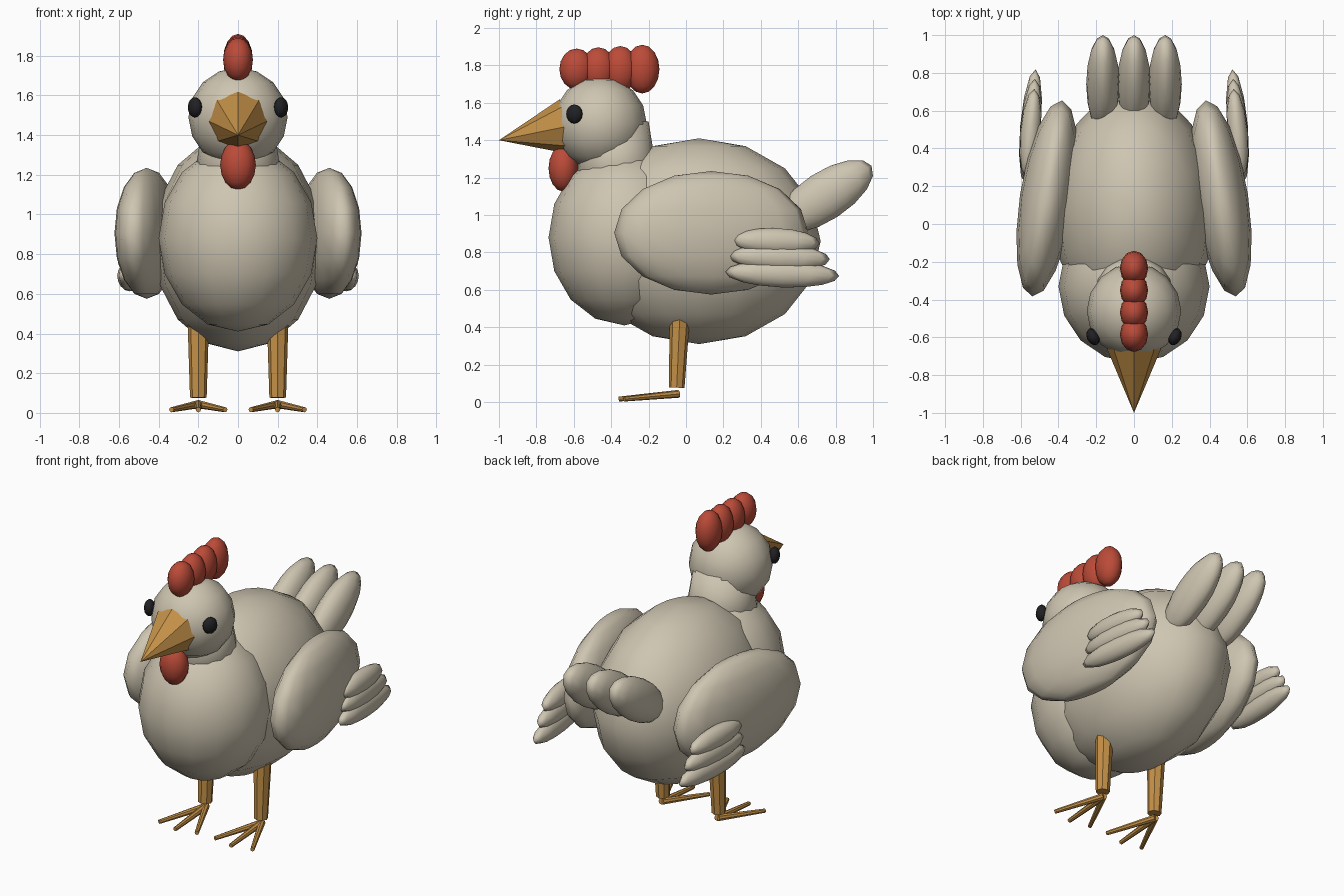
import bpy, bmesh, math
from mathutils import Vector, Matrix, Euler

if "Cube" in bpy.data.objects:
    bpy.data.objects.remove(bpy.data.objects["Cube"])


def material(name, rgb):
    m = bpy.data.materials.new(name)
    m.diffuse_color = (*rgb, 1)
    m.use_nodes = True
    m.node_tree.nodes["Principled BSDF"].inputs["Base Color"].default_value = m.diffuse_color
    return m


CREAM = material("cream_feather", (0.62, 0.56, 0.44))
RED = material("comb_red", (0.50, 0.07, 0.04))
ORANGE = material("beak_orange", (0.55, 0.28, 0.065))
BLACK = material("eye_black", (0.015, 0.015, 0.017))


def finish(bm, name, mat, smooth):
    me = bpy.data.meshes.new(name)
    for f in bm.faces:
        f.smooth = smooth
    bm.to_mesh(me)
    bm.free()
    me.materials.append(mat)
    ob = bpy.data.objects.new(name, me)
    bpy.context.collection.objects.link(ob)
    return ob


def ellipsoid(name, loc, radii, mat, rot=(0, 0, 0), segs=16, rings=8):
    """Scaled sphere; rot is in degrees."""
    bm = bmesh.new()
    bmesh.ops.create_uvsphere(bm, u_segments=segs, v_segments=rings, radius=1)
    turn = Euler([math.radians(a) for a in rot]).to_matrix().to_4x4()
    bm.transform(Matrix.Translation(loc) @ turn @ Matrix.Diagonal((*radii, 1)))
    return finish(bm, name, mat, True)


def taper(name, start, end, r1, r2, mat, segs=8, smooth=False):
    """Cone or tapered rod between two points."""
    a, b = Vector(start), Vector(end)
    bm = bmesh.new()
    bmesh.ops.create_cone(bm, cap_ends=True, segments=segs, radius1=r1,
                          radius2=r2, depth=(b - a).length)
    turn = (b - a).to_track_quat('Z', 'Y').to_matrix().to_4x4()
    bm.transform(Matrix.Translation((a + b) / 2) @ turn)
    if r2 == 0:
        bmesh.ops.remove_doubles(bm, verts=bm.verts, dist=1e-5)
    return finish(bm, name, mat, smooth)


# Torso, neck and head
ellipsoid("body", (0, 0.07, 0.86), (0.43, 0.65, 0.55), CREAM)
ellipsoid("chest", (0, -0.33, 0.88), (0.40, 0.405, 0.47), CREAM)
taper("neck", (0, -0.37, 1.1), (0, -0.37, 1.5), 0.235, 0.17, CREAM, 16, True)
ellipsoid("head", (0, -0.46, 1.49), (0.25, 0.25, 0.25), CREAM)

# Beak, wattle and comb
taper("beak", (0, -0.645, 1.472), (0, -1.0, 1.40), 0.15, 0, ORANGE)
ellipsoid("wattle", (0, -0.655, 1.25), (0.09, 0.08, 0.125), RED, segs=12)
for i in range(4):
    ellipsoid(f"comb_lobe_{i + 1}", (0, -0.585 + 0.117 * i, 1.78),
              (0.075, 0.092, 0.11 + 0.0067 * i), RED, segs=12)

# Tail feathers
for i in (-1, 0, 1):
    ellipsoid(f"tail_feather_{i + 2}", (0.165 * i, 0.74, 1.10),
              (0.088, 0.30, 0.13), CREAM, rot=(33, 0, 0))

for side, s in (("left", -1), ("right", 1)):
    ellipsoid(f"{side}_eye", (0.217 * s, -0.597, 1.54), (0.033, 0.047, 0.051),
              BLACK, rot=(0, 0, -25 * s), segs=12)

    # Wing with three trailing feathers
    ellipsoid(f"{side}_wing", (0.46 * s, 0.135, 0.905), (0.145, 0.525, 0.33),
              CREAM, rot=(0, 0, 8.7 * s))
    for i, (y, z, length) in enumerate([(0.515, 0.685, 0.305),
                                        (0.50, 0.772, 0.27),
                                        (0.48, 0.858, 0.235)]):
        ellipsoid(f"{side}_wing_feather_{i + 1}", (0.548 * s, y, z),
                  (0.055, length, 0.072), CREAM, rot=(-2, 0, 5 * s), segs=12)

    # Leg and three spread toes
    taper(f"{side}_leg", (0.2 * s, -0.05, 0.077), (0.2 * s, -0.03, 0.52),
          0.042, 0.056, ORANGE)
    for i, dx in enumerate((-0.135, 0, 0.135)):
        dy = 0.32 if dx == 0 else 0.29
        taper(f"{side}_toe_{i + 1}", (0.2 * s, -0.04, 0.044),
              (0.2 * s + dx, -0.04 - dy, 0.016), 0.021, 0.013, ORANGE)
